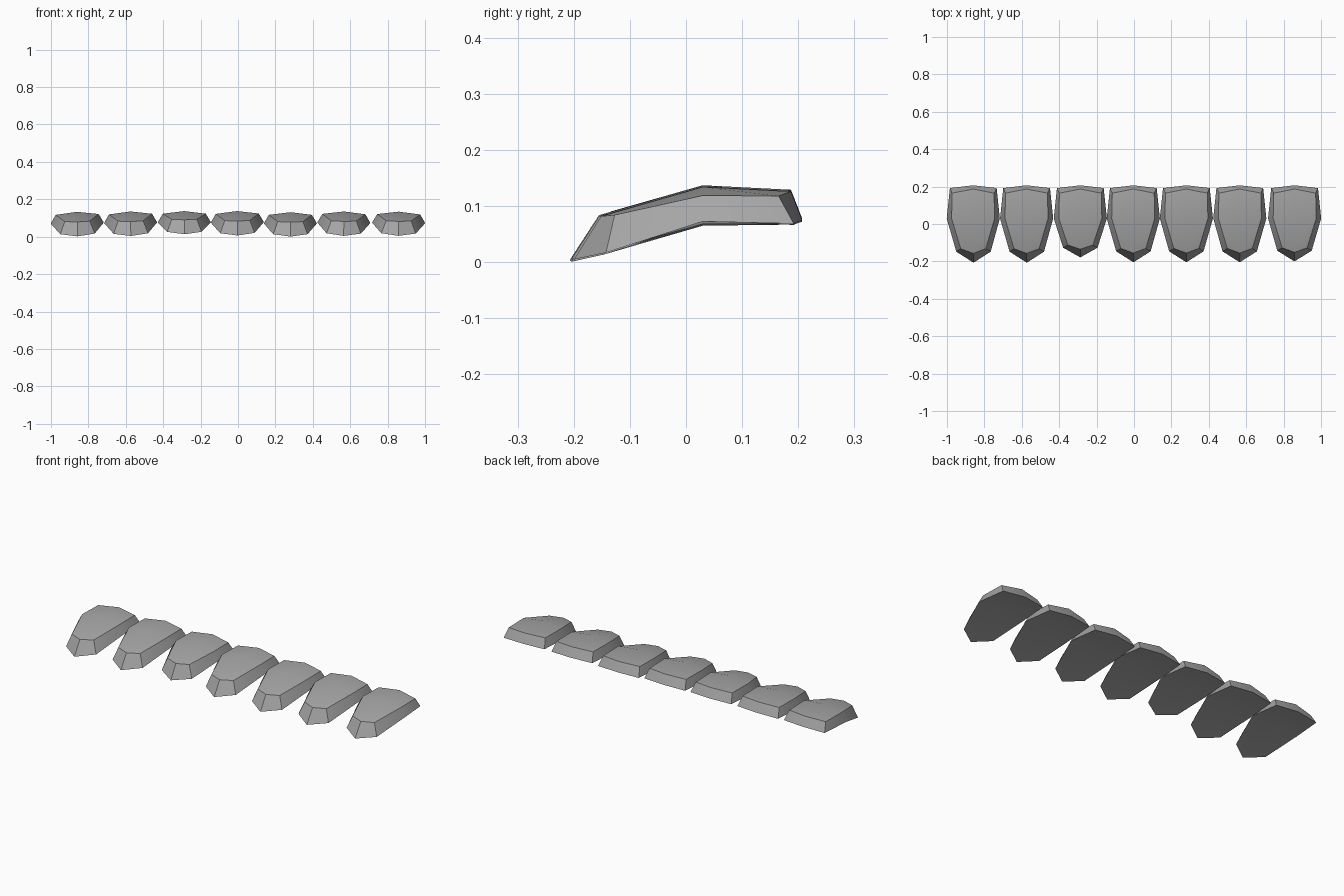
import bpy, bmesh, math
from mathutils import Matrix

cube = bpy.data.objects.get("Cube")
if cube:
    bpy.data.objects.remove(cube, do_unlink=True)

grey = bpy.data.materials.new("stone_grey")
grey.use_nodes = True
colour = (0.38, 0.38, 0.38, 1)
grey.diffuse_color = colour
grey.node_tree.nodes["Principled BSDF"].inputs["Base Color"].default_value = colour

# Half outlines from the front tip to the back tip, then the fold centre
FOLD_Y = 0.03
TOP = [(0, -0.157, 0.077), (0.067, -0.132, 0.08), (0.115, FOLD_Y, 0.117),
       (0.112, 0.165, 0.116), (0, 0.187, 0.123)]
BASE = [(0, -0.207, 0), (0.092, -0.148, 0.013), (0.142, FOLD_Y, 0.071),
        (0.125, 0.192, 0.067), (0, 0.207, 0.072)]
TOP_CENTRE = (0, FOLD_Y, 0.131)
BASE_CENTRE = (0, FOLD_Y, 0.065)


def ring(half):
    """Close a half outline into a symmetric loop of eight points."""
    return half + [(-x, y, z) for x, y, z in reversed(half[1:-1])]


def tile(name, x, lift, front, roll):
    bm = bmesh.new()

    def vert(p):
        px, py, pz = p
        if py < FOLD_Y:  # shorten the sloping front
            py = FOLD_Y + (py - FOLD_Y) * front
            pz = pz + 0.06 * (1 - front)
        return bm.verts.new((px, py, pz))

    top = [vert(p) for p in ring(TOP)]
    base = [vert(p) for p in ring(BASE)]
    n = len(top)
    # Chamfered rim
    for i in range(n):
        j = (i + 1) % n
        bm.faces.new((base[i], base[j], top[j], top[i]))
    # Folded top and underside, four panels each
    for loop, centre in ((top, TOP_CENTRE), (base, BASE_CENTRE)):
        c = vert(centre)
        for i in range(0, n, 2):
            if i % 4 == 0:
                bm.faces.new((loop[i], loop[i + 1], loop[i + 2], c))
            else:
                bm.faces.new((c, loop[i], loop[i + 1], loop[(i + 2) % n]))
    bmesh.ops.recalc_face_normals(bm, faces=bm.faces)
    bm.transform(Matrix.Translation((x, 0, lift)) @ Matrix.Rotation(roll, 4, "Y"))
    mesh = bpy.data.meshes.new(name)
    bm.to_mesh(mesh)
    bm.free()
    mesh.materials.append(grey)
    obj = bpy.data.objects.new(name, mesh)
    bpy.context.collection.objects.link(obj)
    bpy.ops.object.select_all(action="DESELECT")
    obj.select_set(True)
    bpy.context.view_layer.objects.active = obj
    bpy.ops.object.shade_smooth_by_angle(angle=math.radians(28))


# Row of tiles: x, lift, front length, roll
ROW = [(-0.858, 0.002, 1, -0.02), (-0.573, 0.004, 1, -0.015),
       (-0.287, 0.006, 0.88, 0), (-0.003, 0.006, 0.99, -0.01),
       (0.28, 0, 0.99, 0), (0.565, 0.004, 0.99, 0.01),
       (0.858, 0.003, 0.97, 0.01)]
for i, spec in enumerate(ROW):
    tile(f"tile_{i + 1}", *spec)
